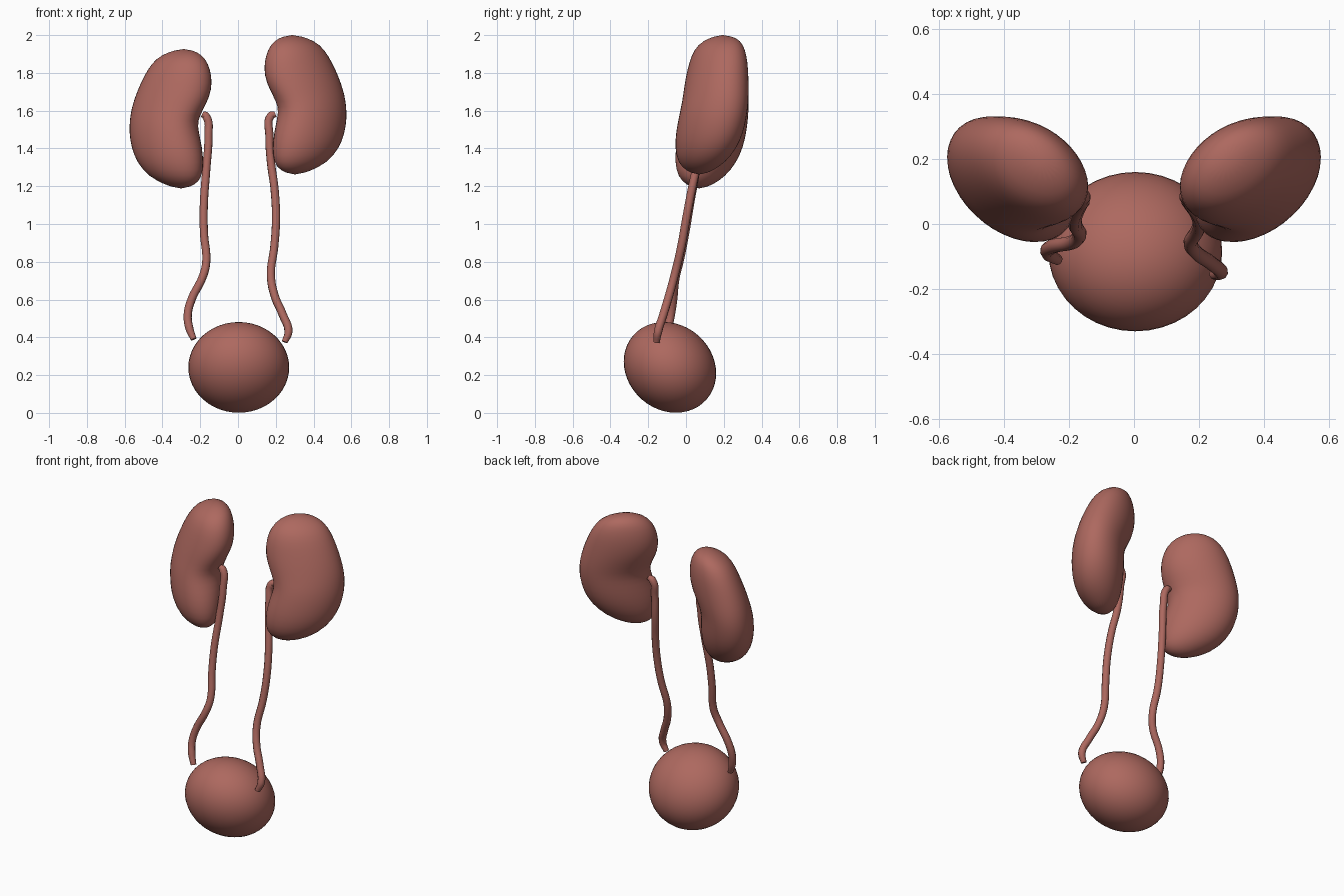
import bpy, bmesh, math

if "Cube" in bpy.data.objects:
    bpy.data.objects.remove(bpy.data.objects["Cube"])

flesh = bpy.data.materials.new("flesh")
flesh.diffuse_color = (0.42, 0.14, 0.115, 1)
flesh.use_nodes = True
flesh.node_tree.nodes["Principled BSDF"].inputs["Base Color"].default_value = flesh.diffuse_color


def finish(name, bm):
    bmesh.ops.recalc_face_normals(bm, faces=bm.faces)
    for f in bm.faces:
        f.smooth = True
    me = bpy.data.meshes.new(name)
    bm.to_mesh(me)
    bm.free()
    me.materials.append(flesh)
    ob = bpy.data.objects.new(name, me)
    bpy.context.collection.objects.link(ob)
    return ob


# Kidney cross-sections: z, inner x, outer x, front y, back y
ROWS = [(1.28, .225, .385, .00, .14), (1.325, .187, .475, -.045, .21),
        (1.40, .180, .538, -.061, .27), (1.48, .186, .568, -.057, .305),
        (1.56, .198, .579, -.043, .322), (1.62, .205, .576, -.030, .33),
        (1.68, .180, .568, -.018, .334), (1.75, .146, .547, -.009, .334),
        (1.82, .134, .518, .006, .331), (1.89, .143, .482, .025, .324),
        (1.95, .170, .437, .06, .305), (1.985, .213, .37, .12, .272)]
SKEW = math.radians(20)


def kidney(name, side, drop):
    bm = bmesh.new()
    n = 20
    rings = []
    for z, x0, x1, y0, y1 in ROWS:
        ring = []
        for i in range(n):
            t = math.tau * i / n
            x = (x0 + x1) / 2 + (x1 - x0) / 2 * math.cos(t)
            y = (y0 + y1) / 2 + (y1 - y0) / 2 * math.sin(t + SKEW)
            # hilum dent on the inner front side
            k = max(0, math.cos(t - math.radians(200))) ** 4 * math.exp(-((z - 1.59) / .07) ** 2)
            ring.append(bm.verts.new((side * (x + .012 * k), y + .01 * k, z - drop)))
        rings.append(ring)
    for a, b in zip(rings, rings[1:]):
        for i in range(n):
            j = (i + 1) % n
            bm.faces.new((a[i], a[j], b[j], b[i]))
    for ring, tip in ((rings[0], (.30, .07, 1.258)), (rings[-1], (.285, .195, 2.004))):
        v = bm.verts.new((side * tip[0], tip[1], tip[2] - drop))
        for i in range(n):
            bm.faces.new((ring[i], ring[(i + 1) % n], v))
    ob = finish(name, bm)
    ob.modifiers.new("smooth", "SUBSURF").levels = 1


kidney("right_kidney", 1, 0)
kidney("left_kidney", -1, .074)

# Bladder: slightly leaning ellipsoid
bm = bmesh.new()
bmesh.ops.create_uvsphere(bm, u_segments=40, v_segments=24, radius=1)
for v in bm.verts:
    x, y, z = v.co
    v.co = (.004 + .267 * x, -.085 + .245 * (.99 * y - .13 * z), .241 + .24 * z)
finish("bladder", bm)


# Ureters: round tubes along a path
def ureter(name, pts):
    cu = bpy.data.curves.new(name, "CURVE")
    cu.dimensions = "3D"
    cu.bevel_depth = .022
    cu.bevel_resolution = 3
    cu.resolution_u = 6
    cu.use_fill_caps = True
    sp = cu.splines.new("BEZIER")
    sp.bezier_points.add(len(pts) - 1)
    for p, co in zip(sp.bezier_points, pts):
        p.co = co
        p.handle_left_type = p.handle_right_type = "AUTO"
    # narrower ends
    sp.bezier_points[0].radius = sp.bezier_points[-1].radius = .75
    cu.materials.append(flesh)
    bpy.context.collection.objects.link(bpy.data.objects.new(name, cu))


ureter("right_ureter", [(.198, .09, 1.582), (.173, .09, 1.572), (.166, .075, 1.47),
                        (.174, .06, 1.33), (.194, .03, 1.18), (.201, .0, 1.02),
                        (.192, -.025, .88), (.174, -.06, .73), (.194, -.09, .62),
                        (.237, -.12, .52), (.267, -.148, .43), (.247, -.155, .375)])
ureter("left_ureter", [(-.19, .09, 1.582), (-.17, .09, 1.572), (-.157, .075, 1.46),
                       (-.167, .055, 1.3), (-.181, .02, 1.1), (-.18, -.005, .95),
                       (-.168, -.035, .8), (-.187, -.055, .72), (-.246, -.068, .6),
                       (-.266, -.08, .52), (-.258, -.095, .45), (-.235, -.11, .39)])
